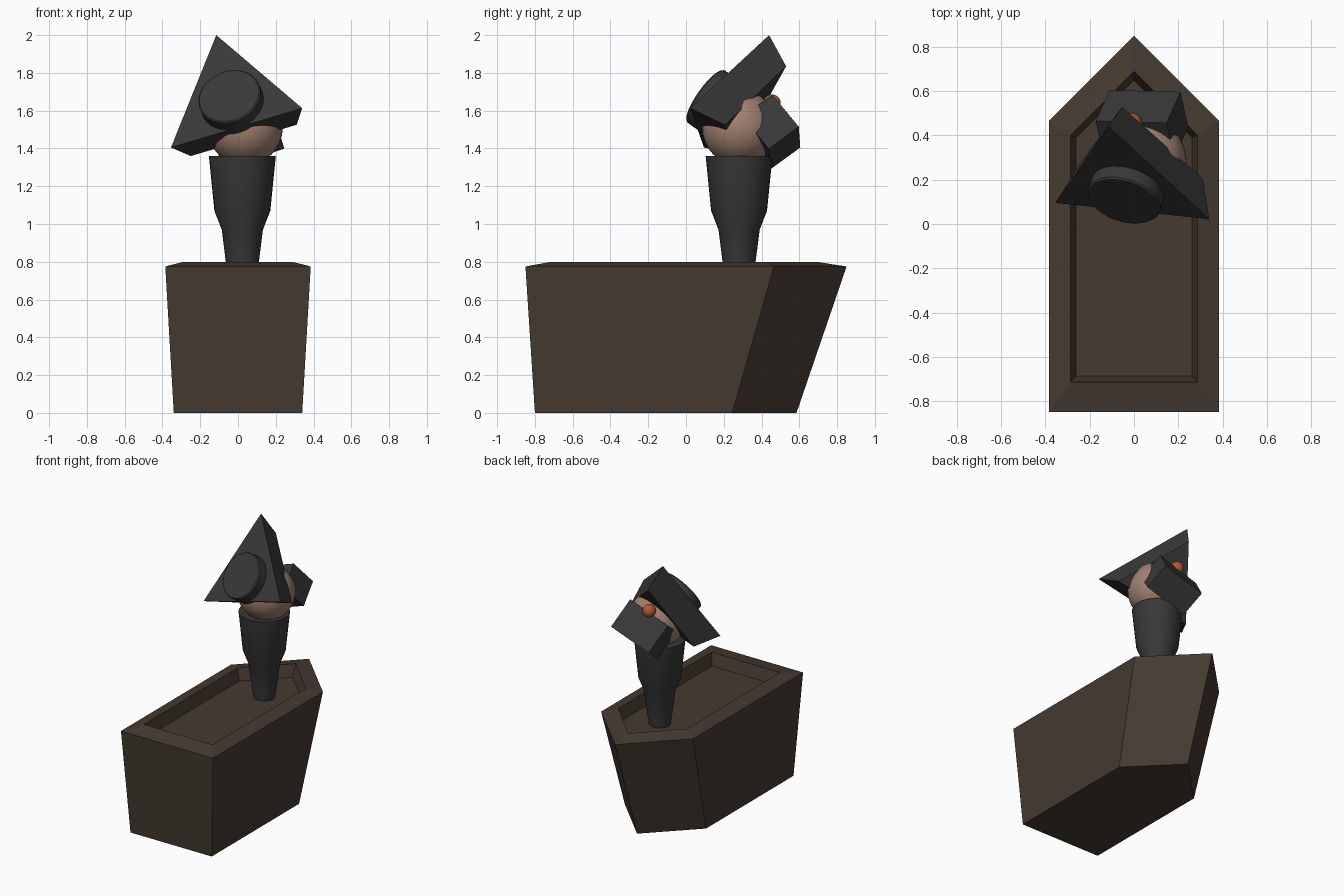
import bpy, bmesh, math
from mathutils import Vector

if "Cube" in bpy.data.objects:
    bpy.data.objects.remove(bpy.data.objects["Cube"])


def material(name, rgb):
    m = bpy.data.materials.new(name)
    m.diffuse_color = (*rgb, 1)
    m.use_nodes = True
    m.node_tree.nodes["Principled BSDF"].inputs["Base Color"].default_value = m.diffuse_color
    return m


WOOD = material("dark_wood", (0.06, 0.043, 0.03))
CLOTH = material("black_cloth", (0.04, 0.04, 0.04))
SKIN = material("skin", (0.36, 0.22, 0.16))
NOSE = material("red_nose", (0.45, 0.1, 0.035))


def loft(name, rings, mat, smooth=False):
    """Closed solid skinned through rings with equal point counts."""
    bm = bmesh.new()
    loops = [[bm.verts.new(p) for p in ring] for ring in rings]
    n = len(loops[0])
    for lo, hi in zip(loops, loops[1:]):
        for i in range(n):
            j = (i + 1) % n
            bm.faces.new((lo[i], lo[j], hi[j], hi[i]))
    bm.faces.new(loops[0][::-1])
    bm.faces.new(loops[-1])
    bmesh.ops.recalc_face_normals(bm, faces=bm.faces)
    me = bpy.data.meshes.new(name)
    bm.to_mesh(me)
    bm.free()
    me.materials.append(mat)
    ob = bpy.data.objects.new(name, me)
    bpy.context.collection.objects.link(ob)
    if smooth:
        shade(ob)
    return ob


def shade(ob):
    bpy.ops.object.select_all(action='DESELECT')
    ob.select_set(True)
    bpy.context.view_layer.objects.active = ob
    bpy.ops.object.shade_smooth_by_angle(angle=math.radians(35))


def boat_ring(w, stern, shoulder, tip, z):
    return [(-w, stern, z), (w, stern, z), (w, shoulder, z), (0, tip, z), (-w, shoulder, z)]


def circle(center, r, normal=(0, 0, 1), n=32):
    q = Vector(normal).to_track_quat('Z', 'Y')
    return [Vector(center) + q @ Vector((r * math.cos(2 * math.pi * i / n),
                                         r * math.sin(2 * math.pi * i / n), 0))
            for i in range(n)]


def ball(name, center, r, mat):
    bpy.ops.mesh.primitive_uv_sphere_add(segments=32, ring_count=16, radius=r, location=center)
    ob = bpy.context.object
    ob.name = name
    ob.data.materials.append(mat)
    shade(ob)


# Hull with sloping rim and recessed deck
loft("hull", [boat_ring(0.34, -0.80, 0.245, 0.585, 0),
              boat_ring(0.385, -0.85, 0.465, 0.85, 0.775),
              boat_ring(0.287, -0.715, 0.40, 0.69, 0.80),
              boat_ring(0.263, -0.687, 0.39, 0.65, 0.712)], WOOD)

# Flared body
profile = [(0.073, 0.70), (0.0875, 0.80), (0.109, 0.97), (0.148, 1.07), (0.177, 1.36)]
loft("body", [circle((0.023, 0.281, z), r) for r, z in profile], CLOTH, True)

# Head and nose
ball("head", (0.037, 0.285, 1.51), 0.2, SKIN)
ball("nose", (-0.01, 0.455, 1.64), 0.046, NOSE)

# Three-cornered hat tilted on the back of the head, with a round crown
loft("hat_brim", [[(-0.115, 0.44, 2.0), (-0.355, 0.095, 1.405), (0.34, 0.022, 1.613)],
                  [(-0.054, 0.53, 1.835), (-0.25, 0.265, 1.36), (0.31, 0.205, 1.525)]], CLOTH)
up = Vector((-0.252, -0.789, 0.559)).normalized()
crown = Vector((-0.047, 0.102, 1.678))
loft("hat_crown", [circle(crown - up * 0.11, 0.17, up), circle(crown - up * 0.008, 0.17, up),
                   circle(crown, 0.163, up)], CLOTH, True)

# Block beard under the nose
face = [Vector(p) for p in ((0.147, 0.457, 1.685), (0.21, 0.597, 1.515),
                            (-0.11, 0.605, 1.405), (-0.173, 0.465, 1.575))]
back = Vector((0.175, -0.796, -0.58)) * 0.2
loft("beard", [face, [p + back for p in face]], CLOTH)
